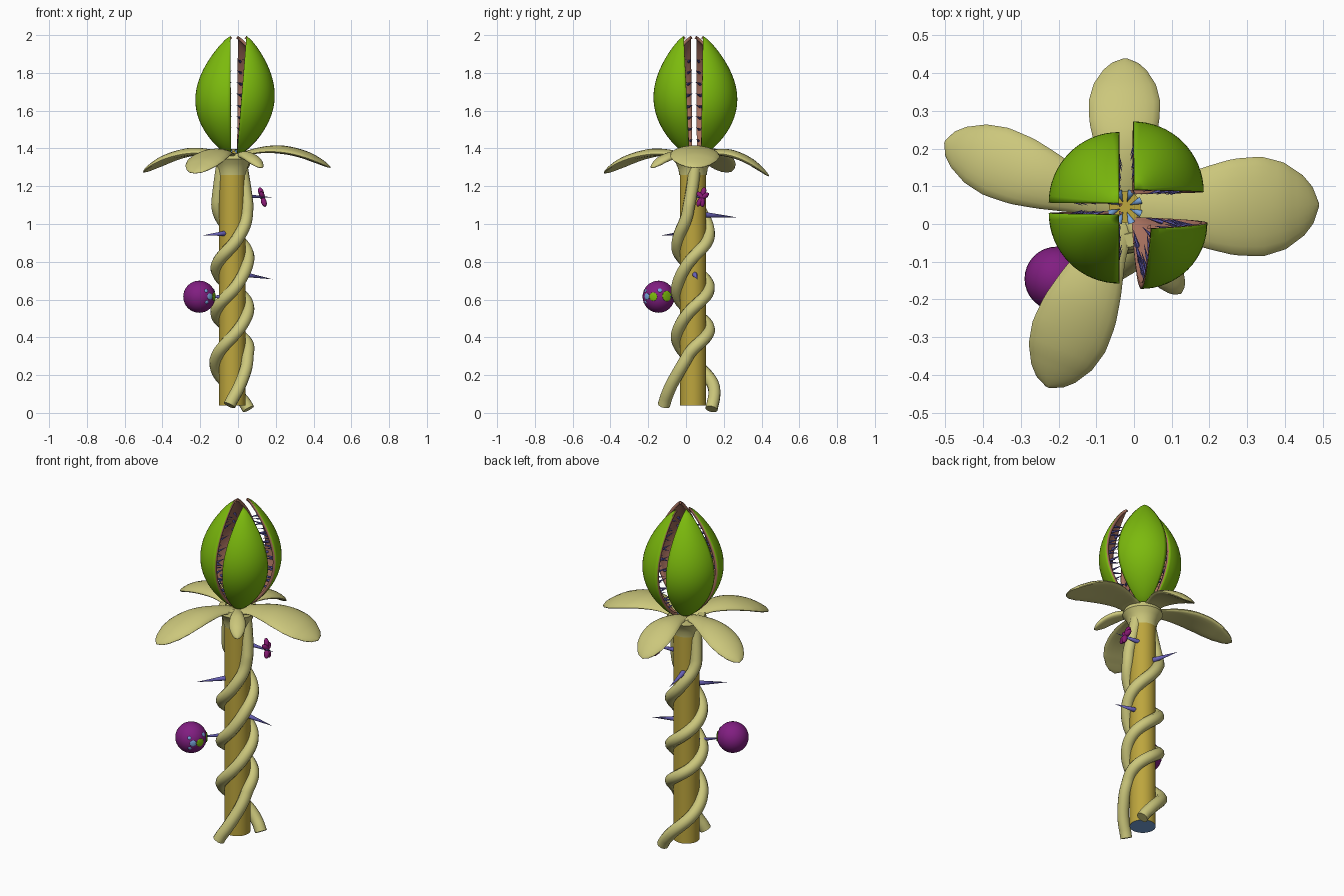
import bpy, bmesh, math
from mathutils import Vector

if "Cube" in bpy.data.objects:
    bpy.data.objects.remove(bpy.data.objects["Cube"])

AX, AY = -0.03, 0.037


def material(name, rgb):
    m = bpy.data.materials.new(name)
    m.use_nodes = True
    m.diffuse_color = (*rgb, 1)
    m.node_tree.nodes["Principled BSDF"].inputs["Base Color"].default_value = (*rgb, 1)
    return m


GREEN = material("leaf green", (0.2, 0.49, 0.004))
CREAM = material("pale cream", (0.6, 0.57, 0.2))
GOLD = material("stem gold", (0.51, 0.38, 0.047))
PURPLE = material("berry purple", (0.22, 0.013, 0.22))
MAGENTA = material("blossom magenta", (0.24, 0.01, 0.17))
VIOLET = material("thorn violet", (0.14, 0.12, 0.48))
PINK = material("inner rose brown", (0.38, 0.16, 0.11))
BLUE = material("soft blue", (0.19, 0.38, 0.72))


def interp(points, t):
    """Piecewise linear lookup in a list of (key, value) pairs."""
    for a, b in zip(points, points[1:]):
        if t <= b[0]:
            f = (t - a[0]) / (b[0] - a[0])
            return a[1] + (b[1] - a[1]) * f
    return points[-1][1]


def smooth(ob):
    bpy.ops.object.select_all(action='DESELECT')
    bpy.context.view_layer.objects.active = ob
    ob.select_set(True)
    bpy.ops.object.shade_smooth_by_angle(angle=math.radians(40))


def add_mesh(name, verts, faces, *mats):
    me = bpy.data.meshes.new(name)
    me.from_pydata(verts, [], faces)
    ob = bpy.data.objects.new(name, me)
    bpy.context.collection.objects.link(ob)
    for m in mats:
        me.materials.append(m)
    bm = bmesh.new()
    bm.from_mesh(me)
    bmesh.ops.recalc_face_normals(bm, faces=bm.faces)
    bm.to_mesh(me)
    bm.free()
    smooth(ob)
    return ob


def loft(name, rings, mat, caps=True):
    """Skin a list of closed rings."""
    n = len(rings[0])
    verts = [v for ring in rings for v in ring]
    faces = [(i * n + j, i * n + (j + 1) % n, (i + 1) * n + (j + 1) % n, (i + 1) * n + j)
             for i in range(len(rings) - 1) for j in range(n)]
    if caps:
        faces += [tuple(range(n)), tuple(range(len(verts) - n, len(verts)))]
    return add_mesh(name, verts, faces, mat)


def circle(x, y, z, r, n=32):
    return [(x + r * math.cos(math.tau * k / n), y + r * math.sin(math.tau * k / n), z)
            for k in range(n)]


def thorn(name, base, tip, radius, mat=VIOLET, sides=10):
    base, tip = Vector(base), Vector(tip)
    q = (tip - base).to_track_quat('Z', 'Y')
    ring = [base + q @ Vector(p) for p in circle(0, 0, 0, radius, sides)]
    faces = [(k, (k + 1) % sides, sides) for k in range(sides)] + [tuple(range(sides))]
    return add_mesh(name, ring + [tip], faces, mat)


def ball(name, loc, scale, mat, direction=(0, 0, 1), seg=32):
    bpy.ops.mesh.primitive_uv_sphere_add(segments=seg, ring_count=seg // 2, location=loc)
    ob = bpy.context.object
    ob.name = name
    ob.scale = scale
    ob.rotation_mode = 'QUATERNION'
    ob.rotation_quaternion = Vector(direction).to_track_quat('Z', 'Y')
    ob.data.materials.append(mat)
    smooth(ob)
    return ob


# Stem with a blue underside
stem = loft("stem", [circle(AX, AY, z, 0.07) for z in (0.04, 1.345)], GOLD)
stem.data.materials.append(BLUE)
for p in stem.data.polygons:
    if p.normal.z < -0.9:
        p.material_index = 1

# Flared collar holding the sepals, with a gold heart and a star of blue points
collar = [(1.26, 0.073), (1.29, 0.077), (1.32, 0.09), (1.345, 0.108), (1.372, 0.1), (1.375, 0.065), (1.34, 0.05)]
loft("collar", [circle(AX, AY, z, r) for z, r in collar], CREAM, caps=False)
HX, HY = -0.024, 0.045
loft("heart", [circle(HX, HY, z, 0.042) for z in (1.34, 1.386)], GOLD)
for k in range(8):
    a = math.tau * (k + .5) / 8
    c, s = math.cos(a), math.sin(a)
    thorn("heart_point", (HX + .045 * c, HY + .045 * s, 1.386), (HX + .014 * c, HY + .014 * s, 1.392),
          0.01, BLUE)

# Twining vines: (height, angle) and (height, radius)
VINES = {
    "vine_front": ([(.04, -98), (.17, -65), (.34, -5), (.43, 80), (.53, 180), (.64, 270), (.82, 355),
                    (.93, 440), (1.08, 520), (1.3, 545)],
                   [(.04, .155), (.2, .105), (.3, .085), (1.1, .084), (1.3, .055)]),
    "vine_back": ([(.02, 45), (.13, 88), (.275, 180), (.4, 270), (.56, 360), (.66, 450), (.76, 535),
                   (.88, 630), (1.02, 695), (1.3, 730)],
                  [(.02, .13), (.2, .1), (.3, .085), (1.1, .082), (1.3, .05)]),
}
for name, (angles, radii) in VINES.items():
    z0, z1 = angles[0][0], angles[-1][0]
    cu = bpy.data.curves.new(name, 'CURVE')
    cu.dimensions = '3D'
    cu.bevel_depth = 0.033
    cu.bevel_resolution = 3
    cu.use_fill_caps = True
    sp = cu.splines.new('NURBS')
    N = 90
    sp.points.add(N - 1)
    sp.use_endpoint_u = True
    sp.order_u = 4
    sp.resolution_u = 2
    for k in range(N):
        z = z0 + (z1 - z0) * k / (N - 1)
        near = [min(max(z + d, z0), z1) for d in (-.03, 0, .03)]
        a = math.radians(sum(interp(angles, t) for t in near) / 3)
        r = interp(radii, z)
        sp.points[k].co = (AX + r * math.cos(a), AY + r * math.sin(a), z, 1)
    ob = bpy.data.objects.new(name, cu)
    bpy.context.collection.objects.link(ob)
    ob.data.materials.append(CREAM)
    bpy.ops.object.select_all(action='DESELECT')
    bpy.context.view_layer.objects.active = ob
    ob.select_set(True)
    bpy.ops.object.convert(target='MESH')
    smooth(bpy.context.object)

# Five drooping sepals: angle, length, half width, middle height, tip height
WIDTH = [(0, .45), (.2, .55), (.4, .82), (.55, .97), (.7, 1), (.82, .87), (.92, .6), (.97, .36), (1, .04)]
for ang, length, half, mid, tip in [(89, .382, .095, 1.37, 1.255), (1.5, .5, .132, 1.393, 1.3),
                                    (159, .485, .095, 1.378, 1.275), (247, .49, .105, 1.373, 1.27),
                                    (-55, .25, .045, 1.36, 1.3)]:
    a = math.radians(ang)
    out, side = Vector((math.cos(a), math.sin(a), 0)), Vector((-math.sin(a), math.cos(a), 0))
    rings = []
    for k in range(25):
        s = 1 - (1 - k / 24) ** 1.4
        w = half * interp(WIDTH, s)
        z = 1.355 * (1 - s) * (1 - 2 * s) + mid * 4 * s * (1 - s) + tip * s * (2 * s - 1)
        t = 0.022 * min(1, w / half + .1)
        ring = []
        for j in range(20):
            c, h = math.cos(math.tau * j / 20), math.sin(math.tau * j / 20)
            p = Vector((AX, AY, z + t * h - .12 * w * c * c)) + out * (.02 + length * s) + side * (w * c)
            ring.append(p)
        rings.append(ring)
    loft("sepal", rings, CREAM)


# Four hollow pod quarters with rose lining and inward thorns
def pod_radius(t):
    return .187 * max(math.sin(math.pi * t ** .9), 0) ** .8


for start, base, tip, size in [(0, (-.004, .08), (.0, .09), 1), (90, (-.038, .058), (-.04, .055), 1),
                               (180, (-.038, .033), (-.04, .025), 1), (270, (-.006, .018), (.045, -.012), .94)]:
    def pod_point(t, deg, shrink=0.0):
        r = max(pod_radius(t) * size - shrink, 0)
        a = math.radians(deg)
        return Vector((base[0] + (tip[0] - base[0]) * t + r * math.cos(a),
                       base[1] + (tip[1] - base[1]) * t + r * math.sin(a), 1.362 + .634 * t))
    rows, cols = 32, 16
    verts = [pod_point(i / rows, start + 90 * j / cols) for i in range(rows + 1) for j in range(cols + 1)]
    w = cols + 1
    faces = [(i * w + j, i * w + j + 1, (i + 1) * w + j + 1, (i + 1) * w + j)
             for i in range(rows) for j in range(cols)]
    pod = add_mesh("pod_quarter", verts, faces, GREEN, PINK)
    sol = pod.modifiers.new("wall", 'SOLIDIFY')
    sol.thickness = 0.016
    sol.offset = -1
    sol.material_offset = 1
    sol.material_offset_rim = 1
    for root_deg, end_deg in ((7, -5), (45, 45), (83, 95)):
        for k in range(8):
            t = .12 + .095 * k
            root = pod_point(t, start + root_deg, .012)
            end = pod_point(t + .02, start + end_deg, min(.09, pod_radius(t) * .75))
            thorn("pod_thorn", root, end, .008, sides=6)

# Stem thorns
for b, t, r in [((.01, .065, 1.15), (.19, .07, 1.14), .014),
                ((-.07, -.01, .95), (-.185, -.13, .94), .014),
                ((.02, .045, .735), (.185, .06, .707), .015),
                ((-.052, .09, 1.05), (-.08, .27, 1.035), .016),
                ((-.06, .0, .615), (-.18, -.12, .615), .014)]:
    thorn("stem_thorn", b, t, r)

# Small blossom skewered on the upper thorn
for k in range(5):
    a = math.tau * k / 5 + .3
    d = Vector((-.3 * math.sin(a), .4 * math.cos(a) + .25 * math.sin(a), math.sin(a)))
    ball("blossom_petal", Vector((.13, .085, 1.14)) + d * .028, (.015, .015, .028), MAGENTA, d, 12)

# Berry on the lower thorn, with spots facing the stem side
BERRY = Vector((-.205, -.145, .615))
ball("berry", BERRY, (.085,) * 3, PURPLE)
for az, el, size, mat in [(-20, 0, .023, GREEN), (32, 2, .028, GREEN), (-48, 1, .018, BLUE),
                          (5, 24, .012, BLUE), (-62, 22, .01, BLUE), (-60, -20, .01, BLUE)]:
    a, e = math.radians(az), math.radians(el)
    d = Vector((math.cos(a) * math.cos(e), math.sin(a) * math.cos(e), math.sin(e)))
    ball("berry_spot", BERRY + d * .083, (size, size, .005), mat, d, 16)
